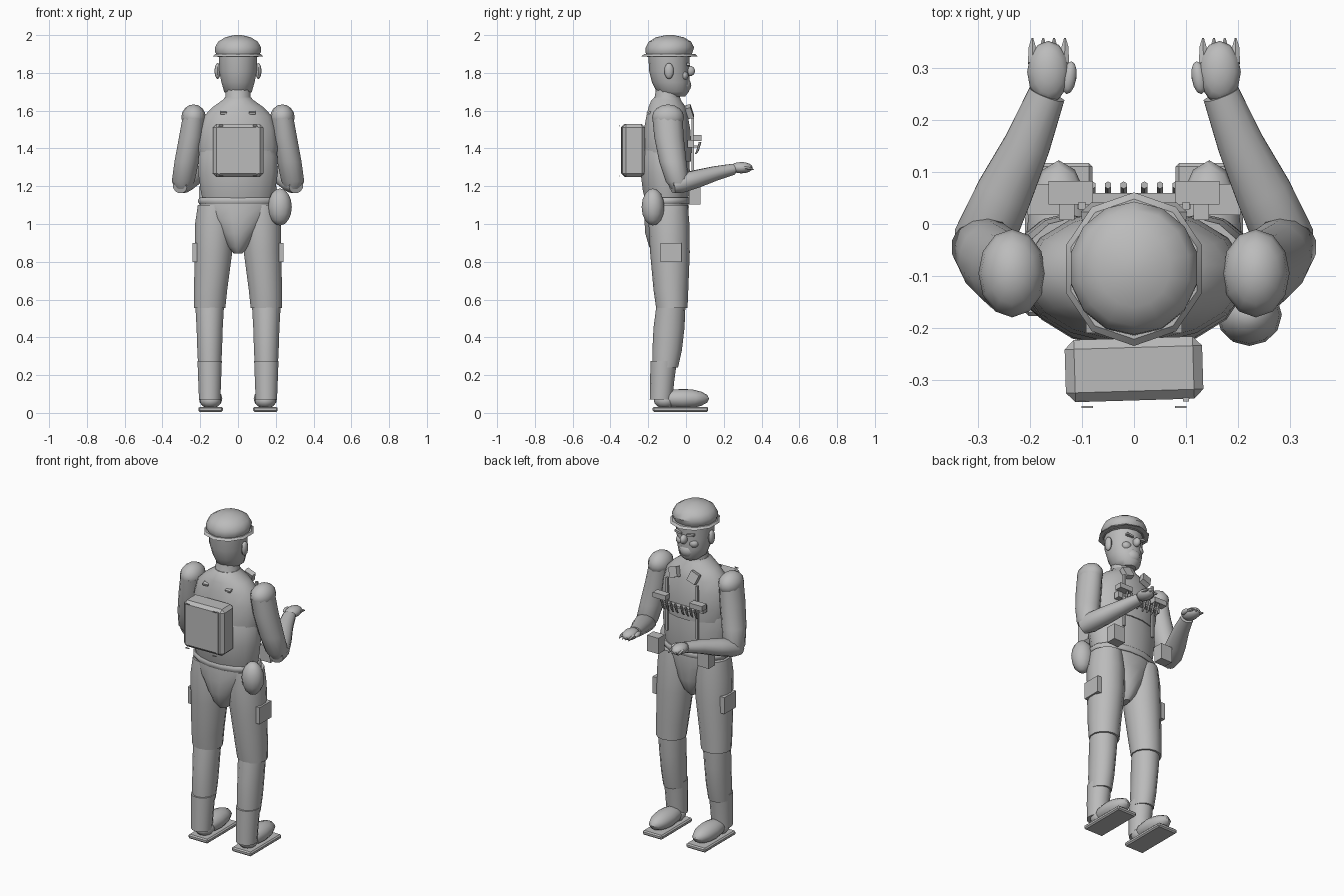
import bpy, bmesh, math
from mathutils import Vector, Matrix, Euler

grey = bpy.data.materials.new("plain grey")
grey.diffuse_color = (0.5, 0.5, 0.5, 1)


def finish(name, bm, smooth=True):
    bmesh.ops.recalc_face_normals(bm, faces=bm.faces)
    me = bpy.data.meshes.new(name)
    bm.to_mesh(me)
    bm.free()
    me.materials.append(grey)
    ob = bpy.data.objects.new(name, me)
    bpy.context.collection.objects.link(ob)
    if smooth:
        bpy.ops.object.select_all(action='DESELECT')
        ob.select_set(True)
        bpy.context.view_layer.objects.active = ob
        bpy.ops.object.shade_smooth_by_angle(angle=math.radians(42))
    return ob


def loft(name, rings, sides=14, along=False):
    """Rings are (x, y, z, radius_x, radius_y), level or square to the path."""
    bm = bmesh.new()
    pts = [Vector(r[:3]) for r in rings]
    loops = []
    for i, r in enumerate(rings):
        rot = Matrix.Identity(3)
        if along:
            d = pts[min(i + 1, len(pts) - 1)] - pts[max(i - 1, 0)]
            rot = d.to_track_quat('Z', 'Y').to_matrix()
        loops.append([bm.verts.new(pts[i] + rot @ Vector((
            r[3] * math.cos(math.tau * (k + .5) / sides),
            r[4] * math.sin(math.tau * (k + .5) / sides), 0))) for k in range(sides)])
    for a, b in zip(loops, loops[1:]):
        for k in range(sides):
            n = (k + 1) % sides
            bm.faces.new((a[k], a[n], b[n], b[k]))
    bm.faces.new(loops[0])
    bm.faces.new(loops[-1])
    return finish(name, bm)


def ball(name, c, r, rot=(0, 0, 0), u=12, v=8):
    bm = bmesh.new()
    m = Matrix.Translation(c) @ Euler(rot).to_matrix().to_4x4() @ Matrix.Diagonal((*r, 1))
    bmesh.ops.create_uvsphere(bm, u_segments=u, v_segments=v, radius=1, matrix=m)
    return finish(name, bm)


def box(name, c, s, rot=(0, 0, 0), bevel=0):
    bm = bmesh.new()
    m = Matrix.Translation(c) @ Euler(rot).to_matrix().to_4x4() @ Matrix.Diagonal((*s, 1))
    bmesh.ops.create_cube(bm, size=1, matrix=m)
    if bevel:
        bmesh.ops.bevel(bm, geom=bm.edges[:], offset=bevel, segments=1, affect='EDGES')
    return finish(name, bm, False)


# Head, face and cap
loft("head", [(0, -.065, 1.675, .045, .06), (0, -.07, 1.70, .075, .085),
              (0, -.08, 1.75, .09, .10), (0, -.09, 1.81, .102, .105),
              (0, -.09, 1.90, .105, .11)])
loft("neck", [(0, -.105, 1.62, .085, .08), (0, -.10, 1.66, .068, .068), (0, -.09, 1.74, .065, .065)])
ball("muzzle", (0, -.03, 1.735), (.055, .058, .05))
ball("nose", (0, .022, 1.81), (.02, .026, .027))
for s in (-1, 1):
    ball("ear", (s * .108, -.09, 1.81), (.016, .025, .042))
    ball("cheek", (s * .042, -.012, 1.785), (.03, .025, .025))
    box("eyebrow", (s * .04, .012, 1.843), (.045, .02, .012), (0, s * -.15, 0))
loft("cap_crown", [(0, -.09, 1.885, .11, .115), (0, -.09, 1.91, .124, .125),
                   (0, -.085, 1.935, .125, .128), (0, -.085, 1.965, .108, .112),
                   (0, -.085, 1.988, .07, .075), (0, -.085, 2.0, .02, .02)])
loft("cap_brim", [(0, -.087, 1.888, .138, .148), (0, -.087, 1.90, .128, .135)], 10)

# Torso: vest over a barrel belly
loft("vest", [(0, -.10, 1.33, .20, .128), (0, -.10, 1.41, .218, .132),
              (0, -.10, 1.50, .208, .125), (0, -.10, 1.57, .185, .112),
              (0, -.10, 1.62, .135, .10), (0, -.105, 1.655, .085, .08),
              (0, -.10, 1.67, .07, .07)], 16)
loft("belly", [(0, -.10, 1.10, .185, .11), (0, -.105, 1.17, .20, .125),
               (0, -.11, 1.27, .215, .133), (0, -.11, 1.36, .212, .13),
               (0, -.105, 1.43, .19, .12)], 16)
loft("belt", [(0, -.10, 1.105, .207, .12), (0, -.10, 1.115, .215, .126),
              (0, -.10, 1.13, .215, .126), (0, -.10, 1.14, .205, .12)], 16)
loft("hips", [(0, -.105, .845, .025, .06), (0, -.105, .88, .06, .092),
              (0, -.105, .95, .105, .113), (0, -.105, 1.03, .165, .118),
              (0, -.10, 1.09, .203, .117), (0, -.10, 1.12, .20, .115)], 16)

# Back pack with raised edge bands and small strap ends
box("back_pack", (0, -.28, 1.39), (.265, .12, .28), (0, 0, .03), .018)
for s in (-1, 1):
    box("pack_band", (s * .10, -.338, 1.39), (.012, .008, .25))
    box("pack_strap", (s * .075, -.15, 1.60), (.035, .12, .012), (.25, 0, 0))
    for z in (1.255, 1.52):
        box("strap_end", (s * .09, -.353, z), (.022, .004, .006))
ball("hip_bag", (.222, -.175, 1.09), (.063, .06, .098))

for s in (-1, 1):
    # Legs and footwear
    loft("thigh", [(s * .15, -.075, .555, .085, .083), (s * .145, -.08, .65, .09, .092),
                   (s * .13, -.085, .85, .102, .105), (s * .125, -.09, 1.0, .105, .108),
                   (s * .125, -.09, 1.10, .09, .10)])
    loft("shin", [(s * .15, -.11, .24, .062, .068), (s * .15, -.10, .33, .067, .078),
                  (s * .15, -.09, .45, .071, .082), (s * .15, -.078, .59, .079, .076)])
    loft("boot_shaft", [(s * .15, -.132, .07, .058, .06), (s * .15, -.126, .17, .062, .064),
                        (s * .15, -.118, .275, .066, .07)])
    ball("shoe_toe", (s * .145, -.015, .075), (.062, .138, .052))
    ball("shoe_heel", (s * .145, -.11, .065), (.056, .06, .042))
    box("sole", (s * .145, -.03, .019), (.13, .295, .026), bevel=.007)
    box("thigh_pouch", (s * .225, -.08, .85), (.03, .112, .10))

    # Arms bent forward
    ball("shoulder", (s * .235, -.095, 1.565), (.065, .085, .068))
    loft("upper_arm", [(s * .234, -.098, 1.56, .062, .08), (s * .248, -.09, 1.46, .066, .078),
                       (s * .272, -.07, 1.33, .066, .072), (s * .29, -.045, 1.225, .062, .062),
                       (s * .29, -.035, 1.185, .04, .042)])
    loft("forearm", [(s * .308, -.075, 1.20, .04, .04), (s * .29, -.03, 1.215, .06, .052),
                     (s * .25, .06, 1.24, .056, .048), (s * .205, .155, 1.268, .046, .039),
                     (s * .168, .25, 1.29, .037, .03)], 12, True)
    ball("hand", (s * .165, .293, 1.298), (.041, .06, .03))
    ball("thumb", (s * .125, .282, 1.302), (.014, .032, .014), (0, 0, s * .15))
    for i in range(4):
        loft("finger", [(s * (.135 + .02 * i), .31, 1.30, .011, .011),
                        (s * (.133 + .021 * i), .34, 1.295, .008, .008),
                        (s * (.133 + .021 * i), .358, 1.288, .002, .002)], 6, True)

    # Chest gear: clips, hanging bars, pouches and small pegs
    box("shoulder_clip", (s * .065, .018, 1.595), (.055, .03, .06), (.3, s * .35, 0))
    box("chest_bar", (s * .10, .035, 1.40), (.014, .014, .32))
    box("chest_pouch", (s * .122, .06, 1.455), (.085, .045, .03))
    box("chest_mount", (s * .13, .025, 1.425), (.03, .035, .04))
    box("belt_pouch", (s * .168, .047, 1.15), (.075, .06, .095))
    for i in range(4):
        x = s * (.02 + .03 * i)
        loft("peg", [(x, .05, 1.37, .004, .004), (x, .06, 1.385, .007, .007),
                     (x, .075, 1.435, .007, .007)], 6)
box("peg_band", (0, .045, 1.41), (.22, .03, .012))
